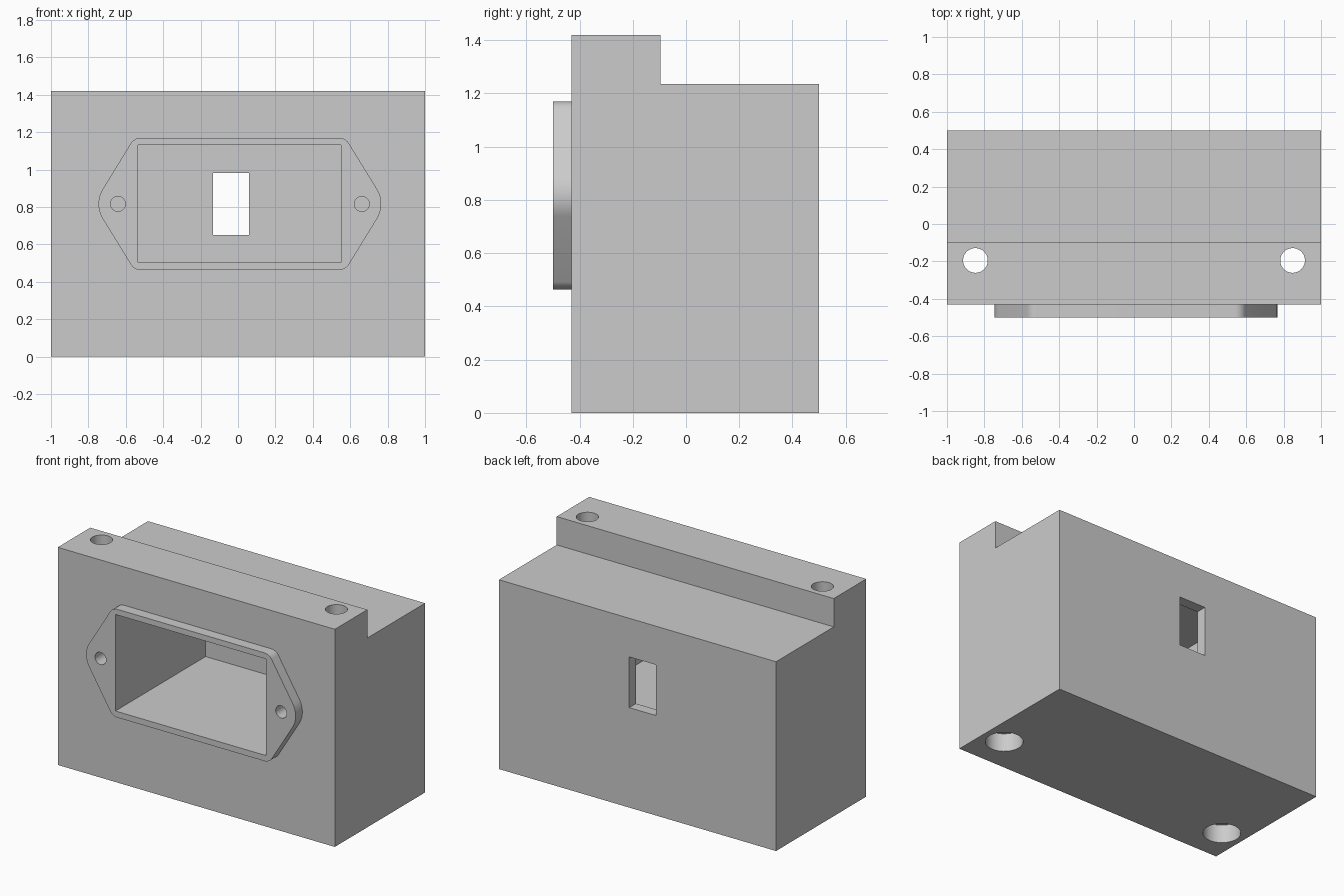
import bpy, bmesh, math
from mathutils import Vector

if "Cube" in bpy.data.objects:
    bpy.data.objects.remove(bpy.data.objects["Cube"], do_unlink=True)

grey = bpy.data.materials.new("light_grey")
grey.use_nodes = True
grey.diffuse_color = (0.6, 0.6, 0.6, 1)
grey.node_tree.nodes["Principled BSDF"].inputs["Base Color"].default_value = (0.6, 0.6, 0.6, 1)


def prism(name, points, direction):
    """Extrude a flat outline along a direction."""
    bm = bmesh.new()
    face = bm.faces.new([bm.verts.new(p) for p in points])
    ext = bmesh.ops.extrude_face_region(bm, geom=[face])["geom"]
    bmesh.ops.translate(bm, vec=direction, verts=[v for v in ext if isinstance(v, bmesh.types.BMVert)])
    bmesh.ops.recalc_face_normals(bm, faces=bm.faces)
    mesh = bpy.data.meshes.new(name)
    bm.to_mesh(mesh)
    bm.free()
    mesh.materials.append(grey)
    obj = bpy.data.objects.new(name, mesh)
    bpy.context.collection.objects.link(obj)
    return obj


def box(name, x0, x1, y0, y1, z0, z1):
    return prism(name, [(x0, y0, z0), (x1, y0, z0), (x1, y0, z1), (x0, y0, z1)], (0, y1 - y0, 0))


def cylinder(name, center, radius, direction, n=48):
    pts = []
    for i in range(n):
        c, s = (radius * f(math.tau * i / n) for f in (math.cos, math.sin))
        pts.append(Vector(center) + Vector((c, 0, s) if direction[1] else (c, s, 0)))
    return prism(name, pts, direction)


def rounded(corners, steps=8):
    """Replace each (x, z, radius) corner with an arc."""
    out = []
    for i, (x, z, r) in enumerate(corners):
        p = Vector((x, z))
        a = (Vector(corners[i - 1][:2]) - p).normalized()
        b = (Vector(corners[(i + 1) % len(corners)][:2]) - p).normalized()
        half = a.angle(b) / 2
        center = p + (a + b).normalized() * r / math.sin(half)
        start = p + a * r / math.tan(half) - center
        end = p + b * r / math.tan(half) - center
        for k in range(steps + 1):
            out.append(center + start.lerp(end, k / steps).normalized() * r)
    return out


def cut(target, cutters):
    for c in cutters:
        mod = target.modifiers.new("cut", "BOOLEAN")
        mod.operation, mod.solver, mod.object = "DIFFERENCE", "EXACT", c
    bpy.ops.object.select_all(action="DESELECT")
    bpy.context.view_layer.objects.active = target
    target.select_set(True)
    for m in list(target.modifiers):
        bpy.ops.object.modifier_apply(modifier=m.name)
    bpy.ops.object.shade_smooth_by_angle(angle=math.radians(30))


FRONT, BACK = -0.43, 0.5
CX, CZ = 0.01, 0.817

# Stepped housing block
side = [(FRONT, 0), (BACK, 0), (BACK, 1.235), (-0.095, 1.235), (-0.095, 1.42), (FRONT, 1.42)]
housing = prism("housing", [(-1, y, z) for y, z in side], (2, 0, 0))

# Raised mounting flange with rounded ears
half_outline = [(-0.782, 0, 0.15), (-0.565, -0.353, 0.06), (0.565, -0.353, 0.06)]
corners = half_outline + [(-x, -z, r) for x, z, r in half_outline]
flange = prism("socket_flange", [(CX + p.x, -0.5, CZ + p.y) for p in rounded(corners)],
               (0, FRONT + 0.5, 0))

# Socket cavity and ear screw holes cut both parts
shared = [box("cavity_cutter", -0.535, 0.552, -0.6, 0.43, 0.503, 1.133)]
for s in (-1, 1):
    shared.append(cylinder("ear_hole_cutter", (CX + s * 0.652, -0.6, CZ), 0.04, (0, 0.4, 0), 32))

# Rear slot, vertical bolt holes and their counterbores cut the housing
own = [box("slot_cutter", -0.133, 0.06, 0.3, 0.6, 0.652, 0.983)]
for s in (-1, 1):
    own.append(cylinder("bolt_hole_cutter", (s * 0.848, -0.195, -0.1), 0.066, (0, 0, 1.7)))
    own.append(cylinder("counterbore_cutter", (s * 0.848, -0.195, -0.1), 0.113, (0, 0, 0.22)))

cut(housing, shared + own)
cut(flange, shared)
for c in shared + own:
    bpy.data.objects.remove(c, do_unlink=True)
